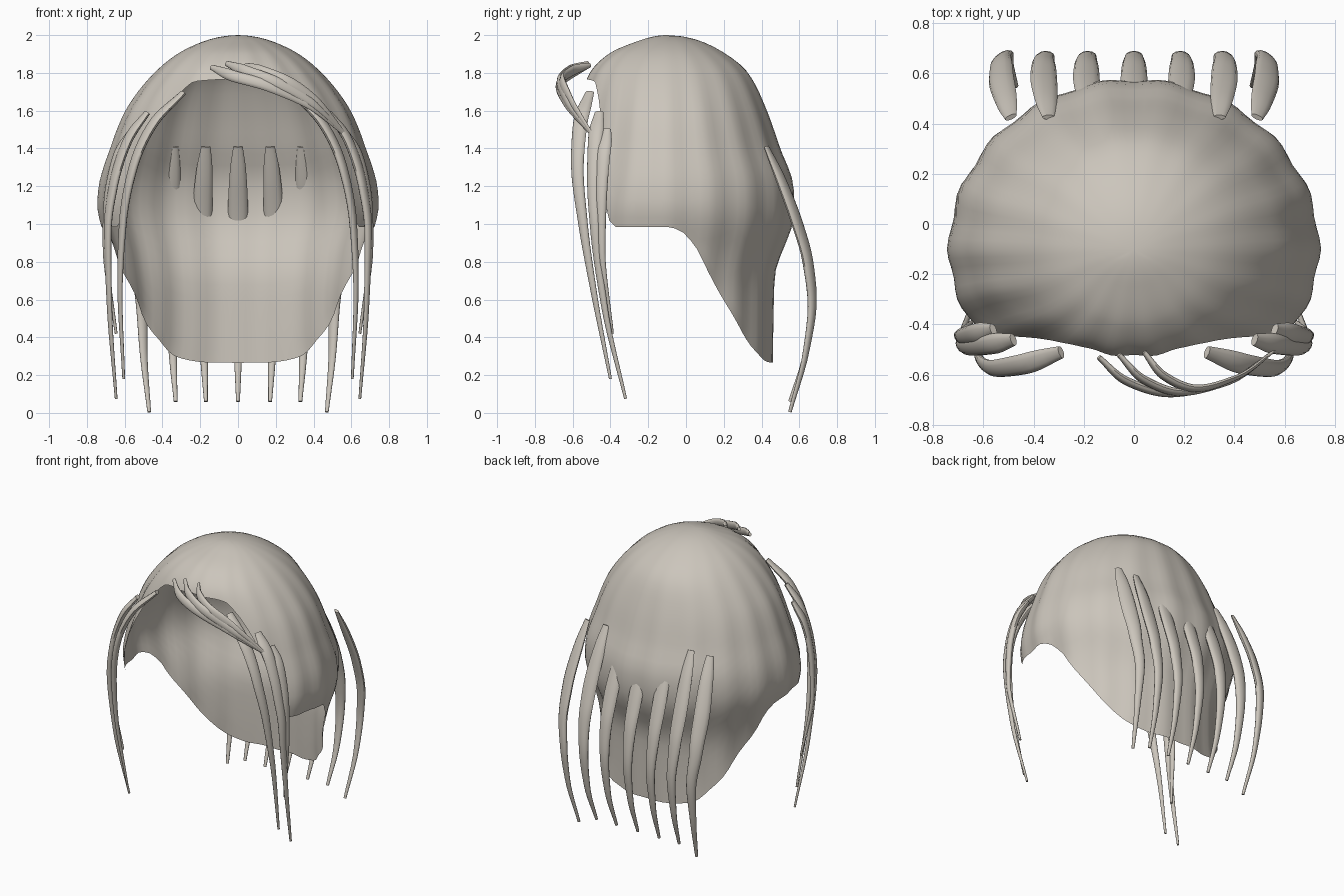
import bpy, math
from mathutils import Vector

if "Cube" in bpy.data.objects:
    bpy.data.objects.remove(bpy.data.objects["Cube"])

hair = bpy.data.materials.new("warm_grey_hair")
hair.diffuse_color = (0.60, 0.56, 0.50, 1)
hair.use_nodes = True
hair.node_tree.nodes["Principled BSDF"].inputs["Base Color"].default_value = hair.diffuse_color


def lerp_smooth(table, x):
    """Smooth (Hermite) lookup in a list of (x, value) sorted by x."""
    n = len(table)
    if x <= table[0][0]:
        return table[0][1]
    if x >= table[-1][0]:
        return table[-1][1]
    i = max(k for k in range(n - 1) if table[k][0] <= x)

    def slope(k):
        if k == 0 or k == n - 1:
            a, b = (0, 1) if k == 0 else (n - 2, n - 1)
            return (table[b][1] - table[a][1]) / (table[b][0] - table[a][0])
        d0 = (table[k][1] - table[k-1][1]) / (table[k][0] - table[k-1][0])
        d1 = (table[k+1][1] - table[k][1]) / (table[k+1][0] - table[k][0])
        return 0 if d0 * d1 <= 0 else 2 * d0 * d1 / (d0 + d1)

    (x0, y0), (x1, y1) = table[i], table[i + 1]
    h = x1 - x0
    u = (x - x0) / h
    return ((2*u**3 - 3*u*u + 1) * y0 + (u**3 - 2*u*u + u) * h * slope(i)
            + (3*u*u - 2*u**3) * y1 + (u**3 - u*u) * h * slope(i + 1))


def make(name, verts, faces):
    me = bpy.data.meshes.new(name)
    me.from_pydata(verts, [], faces)
    me.materials.append(hair)
    ob = bpy.data.objects.new(name, me)
    bpy.context.collection.objects.link(ob)
    bpy.context.view_layer.objects.active = ob
    ob.select_set(True)
    bpy.ops.object.shade_smooth_by_angle(angle=math.radians(50))
    ob.select_set(False)
    return ob


# Hair cap: half width, back depth and front depth against height, and hem height by angle
def by_drop(*pts):
    return [(math.sqrt(2 - z), v) for z, v in pts]


HALF = by_drop((2, 0), (1.96, .2), (1.9, .32), (1.8, .44), (1.7, .525), (1.6, .59), (1.5, .635),
               (1.4, .67), (1.3, .705), (1.2, .73), (1.1, .738), (1, .72), (.88, .68), (.78, .66),
               (.6, .635), (.42, .64), (.26, .68))
BACK = by_drop((2, 0), (1.92, .28), (1.8, .43), (1.6, .53), (1.4, .60), (1.2, .67), (1.1, .675),
               (1, .665), (.9, .63), (.8, .59), (.72, .57), (.26, .56))
FRONT = by_drop((2, 0), (1.97, .15), (1.9, .31), (1.8, .41), (1.7, .45), (1.5, .50), (1.3, .55),
                (1, .62), (.26, .62))
HEM = [(-90, .265), (-75, .268), (-63, .29), (-45.6, .42), (-32, .6), (-20, .78), (-14, .88),
       (-6, .965), (0, .985), (27, .985), (30, 1.02), (38, 1.3), (44, 1.5), (56, 1.71),
       (62, 1.755), (90, 1.77)]
SEGS, ROWS = 96, 32
verts, faces = [(0, -.1, 2)], []
for r in range(1, ROWS + 1):
    t = r / ROWS
    for s in range(SEGS):
        phi = 2 * math.pi * s / SEGS
        c, sn = math.cos(phi), math.sin(phi)
        hem = lerp_smooth(HEM, math.degrees(math.asin(max(-1, min(1, sn)))))
        z = 2 - (2 - hem) * t ** 1.6
        d = math.sqrt(2 - z)
        lobe = 1 + .010 * math.cos(18 * phi) * min(1, 2 * t)
        depth = lerp_smooth(FRONT if sn > 0 else BACK, d)
        verts.append((lerp_smooth(HALF, d) * c * lobe, -.1 - depth * sn * lobe, z))
for s in range(SEGS):
    n = (s + 1) % SEGS
    faces.append((0, 1 + n, 1 + s))
    for r in range(ROWS - 1):
        a, b = 1 + r * SEGS, 1 + (r + 1) * SEGS
        faces.append((a + s, a + n, b + n, b + s))
make("hair_cap", verts, faces)


# Tapered lock of hair swept along a path with a flattened cross-section
def lock(name, path, wide, width, thick, steps=28, sides=12):
    tables = [[(i, p[k]) for i, p in enumerate(path)] for k in range(3)]
    last = len(path) - 1

    def at(t):
        return Vector([lerp_smooth(tb, t * last) for tb in tables])

    verts, faces = [], []
    for i in range(steps + 1):
        t = i / steps
        p = at(t)
        tan = (at(min(1, t + .02)) - at(max(0, t - .02))).normalized()
        w = Vector(wide)
        w = (w - tan * w.dot(tan)).normalized()
        nrm = tan.cross(w)
        hw, ht = lerp_smooth(width, t), lerp_smooth(thick, t)
        for k in range(sides):
            a = 2 * math.pi * k / sides
            verts.append(p + w * hw * math.cos(a) + nrm * ht * math.sin(a))
    for i in range(steps):
        for k in range(sides):
            n = (k + 1) % sides
            a, b = i * sides, (i + 1) * sides
            faces.append((a + k, a + n, b + n, b + k))
    faces.append(tuple(reversed(range(sides))))
    faces.append(tuple(range(steps * sides, (steps + 1) * sides)))
    return make(name, verts, faces)


# Seven locks down the back
BACK_YZ = [(.425, 1.41), (.50, 1.24), (.59, 1.0), (.645, .8), (.668, .58), (.635, .32)]
W_BACK = [(0, .025), (.12, .042), (.3, .053), (.6, .038), (1, .010)]
T_BACK = [(0, .010), (.2, .022), (.5, .024), (1, .009)]
for i, (top, mid, tip, low) in enumerate([(0, 0, 0, .06), (.17, .19, .17, .06),
                                          (.34, .36, .33, .06), (.49, .53, .47, .005)]):
    for side in ((1,) if i == 0 else (1, -1)):
        xs = [top, (top + mid) / 2, mid, mid, (2 * mid + tip) / 3, (mid + tip) / 2]
        path = [(side * x, y, z) for x, (y, z) in zip(xs, BACK_YZ)]
        path.append((side * tip, .55, low))
        lock(f"back_lock_{i}_{'right' if side > 0 else 'left'}", path,
             (1, -.5 * side * (i == 3), 0), W_BACK, T_BACK)

# Three locks framing the face on each side
SIDE = [[(.29, -.51, 1.695), (.45, -.56, 1.53), (.555, -.575, 1.3), (.61, -.545, 1.0),
         (.625, -.49, .65), (.605, -.40, .18)],
        [(.48, -.46, 1.59), (.58, -.48, 1.45), (.66, -.49, 1.2), (.69, -.48, .95),
         (.68, -.43, .55), (.645, -.32, .075)],
        [(.56, -.42, 1.50), (.64, -.44, 1.35), (.69, -.45, 1.1), (.70, -.445, .85),
         (.645, -.39, .42)]]
W_SIDE = [(0, .025), (.15, .042), (.4, .036), (.7, .022), (1, .008)]
T_SIDE = [(0, .014), (.2, .022), (.5, .020), (1, .007)]
for i, path in enumerate(SIDE):
    for side in (1, -1):
        lock(f"face_lock_{i}_{'right' if side > 0 else 'left'}",
             [(side * x, y, z) for x, y, z in path], (.45 * side, 1, 0), W_SIDE, T_SIDE)

# Swept fringe, gathered toward one side
FRINGE = [[(-.14, -.53, 1.83), (-.03, -.625, 1.785), (.15, -.675, 1.735), (.36, -.635, 1.64)],
          [(-.06, -.52, 1.85), (.04, -.62, 1.81), (.19, -.67, 1.755), (.38, -.63, 1.65)],
          [(.04, -.51, 1.84), (.12, -.605, 1.81), (.25, -.655, 1.76), (.41, -.61, 1.655)]]
W_FRINGE = [(0, .014), (.25, .030), (.55, .030), (1, .006)]
T_FRINGE = [(0, .010), (.3, .016), (1, .005)]
for i, path in enumerate(FRINGE):
    lock(f"fringe_lock_{i}", path + [(.59, -.48, 1.45)], (.2, .2, 1), W_FRINGE, T_FRINGE)
